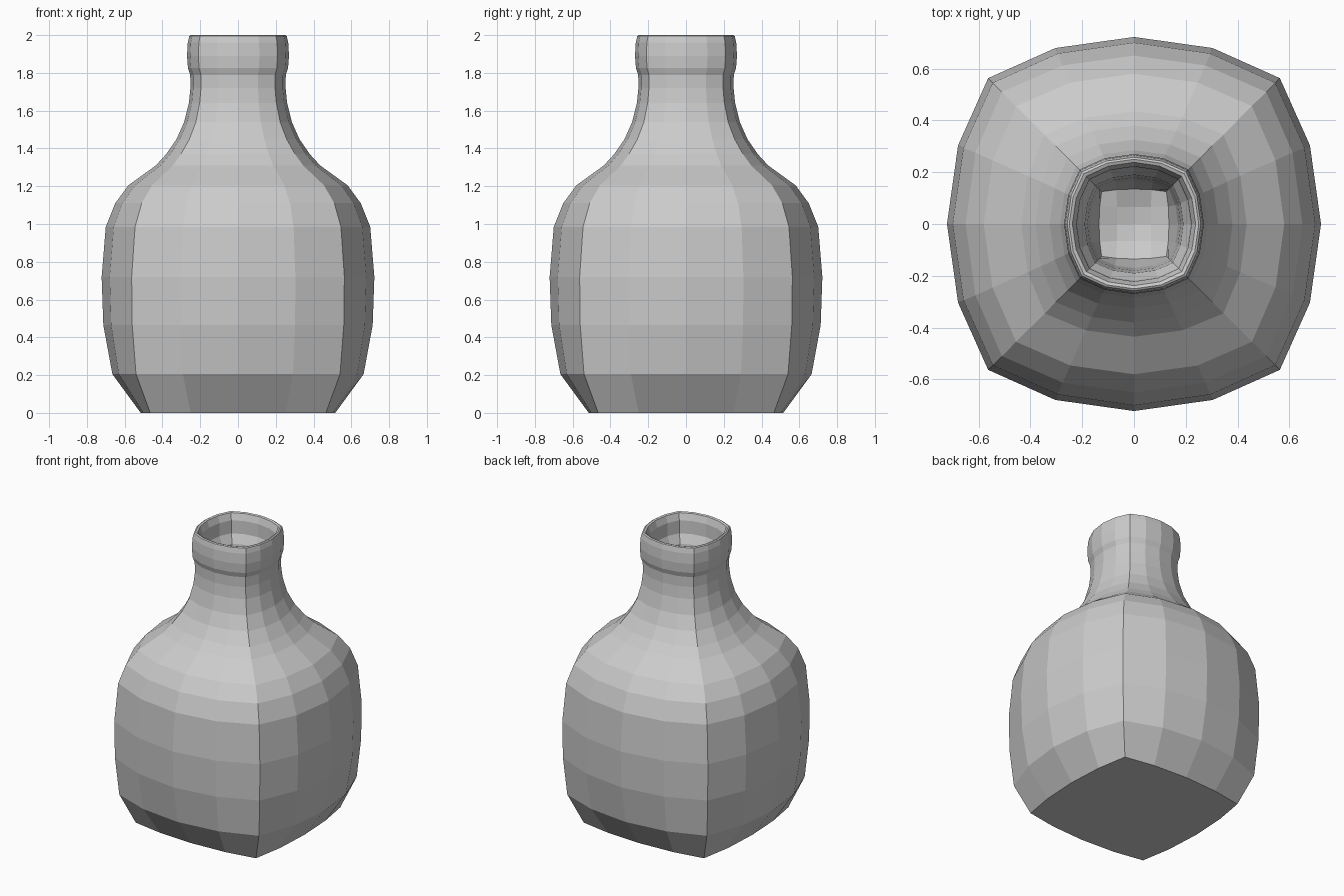
import bpy, bmesh

if "Cube" in bpy.data.objects:
    bpy.data.objects.remove(bpy.data.objects["Cube"])

# Perimeter of a 4x4 grid, counter-clockwise from the +x midpoint
PERIM = ([(2, 0), (2, 1)] + [(i, 2) for i in range(2, -2, -1)]
         + [(-2, j) for j in range(2, -2, -1)]
         + [(i, -2) for i in range(-2, 2)] + [(2, -2), (2, -1)])

# Outer wall then inner wall: (half width, corner, height)
PROFILE = [(.515, .465, 0), (.665, .54, .205), (.713, .56, .465), (.722, .563, .72),
           (.70, .545, .985), (.65, .51, 1.11), (.58, .455, 1.205), (.435, .345, 1.31),
           (.38, .302, 1.37), (.325, .257, 1.45), (.285, .223, 1.54),
           (.26, .203, 1.64), (.252, .196, 1.72), (.253, .197, 1.79),
           (.265, .206, 1.825), (.27, .21, 1.89), (.266, .207, 1.96),
           (.258, .201, 1.995), (.25, .194, 2.0), (.238, .184, 1.995),
           (.222, .172, 1.95), (.219, .17, 1.86), (.19, .15, 1.80),
           (.18, .142, 1.70), (.17, .134, 1.55), (.135, .125, 1.44)]


def ring_point(i, j, r, c):
    """Point on a bulged square with mid-side radius r and corner c."""
    quarter = (r - (r - c) * .27, c * .54)
    table = {0: (r, 0), 1: quarter, 2: (c, c)}
    if abs(i) == 2:
        a, b = table[abs(j)]
    else:
        b, a = table[abs(i)]
    return (a if i >= 0 else -a, b if j >= 0 else -b)


bm = bmesh.new()
rings = []
for r, c, z in PROFILE:
    rings.append([bm.verts.new((*ring_point(i, j, r, c), z)) for i, j in PERIM])

# Walls and flat base
for lo, hi in zip(rings, rings[1:]):
    for k in range(16):
        n = (k + 1) % 16
        bm.faces.new((lo[k], lo[n], hi[n], hi[k]))
bm.faces.new(rings[0][::-1])

# Slightly dished grid floor inside the neck
grid = dict(zip(PERIM, rings[-1]))
for i in (-1, 0, 1):
    for j in (-1, 0, 1):
        grid[i, j] = bm.verts.new((i * .066, j * .066, 1.40 + .01 * (abs(i) + abs(j))))
for i in range(-2, 2):
    for j in range(-2, 2):
        bm.faces.new((grid[i, j], grid[i + 1, j], grid[i + 1, j + 1], grid[i, j + 1]))

bmesh.ops.recalc_face_normals(bm, faces=bm.faces)
mesh = bpy.data.meshes.new("bottle")
bm.to_mesh(mesh)
bm.free()
bottle = bpy.data.objects.new("bottle", mesh)
bpy.context.collection.objects.link(bottle)
